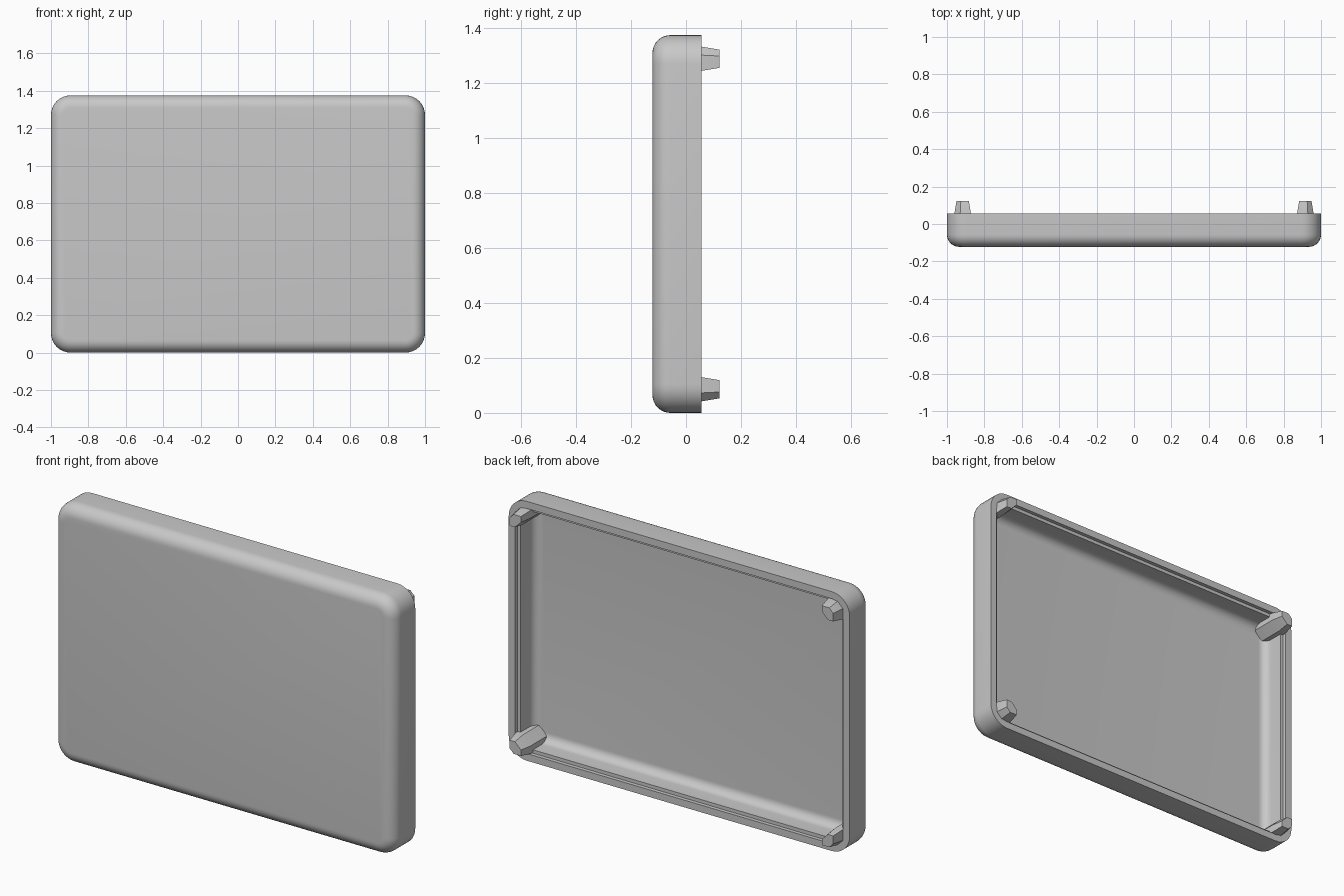
import bpy, bmesh, math

cube = bpy.data.objects.get("Cube")
if cube:
    bpy.data.objects.remove(cube, do_unlink=True)

WIDTH, HEIGHT = 2.0, 1.375
FRONT, RIM, TIP = -0.122, 0.057, 0.122
CORNER, FILLET = 0.105, 0.065
WALL, LEDGE, FLOOR = 0.038, 0.018, 0.04

plastic = bpy.data.materials.new("grey plastic")
plastic.use_nodes = True
colour = (0.58, 0.58, 0.58, 1)
plastic.diffuse_color = colour
plastic.node_tree.nodes["Principled BSDF"].inputs["Base Color"].default_value = colour


def rounded_outline(inset, y, steps=8):
    """Rounded rectangle in the xz plane, shrunk by inset."""
    radius = max(CORNER - inset, 0.012)
    cx, cz = WIDTH / 2 - inset - radius, HEIGHT / 2 - inset - radius
    points = []
    for quarter, (sx, sz) in enumerate([(1, 1), (-1, 1), (-1, -1), (1, -1)]):
        for i in range(steps + 1):
            a = math.pi / 2 * (quarter + i / steps)
            points.append((sx * cx + radius * math.cos(a), y,
                           HEIGHT / 2 + sz * cz + radius * math.sin(a)))
    return points


def loft(name, rings):
    """Skin matching rings and cap both ends."""
    bm = bmesh.new()
    loops = [[bm.verts.new(p) for p in ring] for ring in rings]
    for low, high in zip(loops, loops[1:]):
        for i in range(len(low)):
            j = (i + 1) % len(low)
            bm.faces.new((low[i], low[j], high[j], high[i]))
    bm.faces.new(loops[0])
    bm.faces.new(loops[-1])
    bmesh.ops.recalc_face_normals(bm, faces=bm.faces)
    mesh = bpy.data.meshes.new(name)
    bm.to_mesh(mesh)
    bm.free()
    mesh.materials.append(plastic)
    obj = bpy.data.objects.new(name, mesh)
    bpy.context.collection.objects.link(obj)
    bpy.ops.object.select_all(action='DESELECT')
    obj.select_set(True)
    bpy.context.view_layer.objects.active = obj
    bpy.ops.object.shade_smooth_by_angle(angle=math.radians(30))
    return obj


def fillet(inset, y, radius, steps=8):
    """Quarter round from the side wall to the flat face at y."""
    return [(inset + radius * (1 - math.cos(a)), y + radius * (1 - math.sin(a)))
            for a in (math.pi / 2 * i / steps for i in range(steps + 1))]


# Hollow cover: front face, rounded edge, rim, stepped ledge, inner floor
inner = WALL + LEDGE
section = fillet(0, FRONT, FILLET)[::-1]
section += [(0, RIM), (WALL, RIM), (WALL, RIM - 0.02), (inner, RIM - 0.02)]
section += fillet(inner, FRONT + FLOOR, 0.045)
loft("cover_shell", [rounded_outline(inset, y) for inset, y in section])


# Corner posts with tapered pegs, chamfered on the diagonal
def post_outline(half, y, sx, sz):
    cut_in, cut_out = half * 1.05, half * 0.7
    profile = [(-half, -half + cut_in), (-half + cut_in, -half), (half, -half),
               (half, half - cut_out), (half - cut_out, half), (-half, half)]
    cx, cz = WIDTH / 2 - 0.084, HEIGHT / 2 - 0.086
    return [(sx * (cx + u), y, HEIGHT / 2 + sz * (cz + v)) for u, v in profile]


for side, sx in (("left", 1), ("right", -1)):
    for level, sz in (("upper", 1), ("lower", -1)):
        stations = [(0.044, FRONT + 0.02), (0.044, RIM - 0.001), (0.033, TIP)]
        loft(f"{level}_{side}_post",
             [post_outline(half, y, sx, sz) for half, y in stations])
